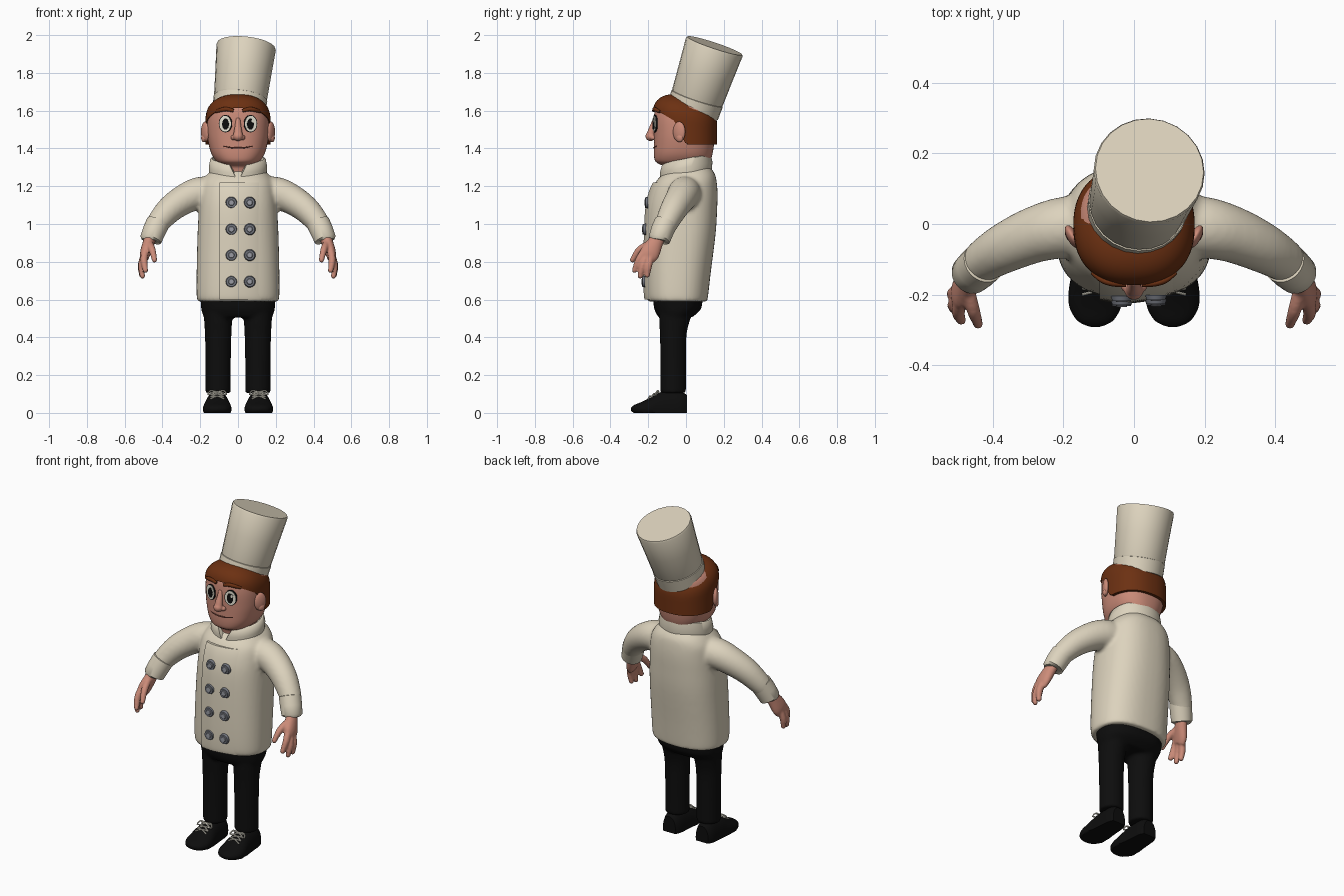
import bpy, bmesh, math
from mathutils import Vector, Matrix

if "Cube" in bpy.data.objects:
    bpy.data.objects.remove(bpy.data.objects["Cube"])

def mat(name, r, g, b):
    m = bpy.data.materials.new(name)
    m.diffuse_color = (r, g, b, 1)
    m.use_nodes = True
    m.node_tree.nodes["Principled BSDF"].inputs["Base Color"].default_value = m.diffuse_color
    return m

CREAM = mat("cream cloth", 0.72, 0.65, 0.51)
SKIN = mat("skin", 0.60, 0.26, 0.19)
HAIR = mat("brown hair", 0.15, 0.03, 0.006)
BLACK = mat("black", 0.004, 0.004, 0.004)
WHITE = mat("eye white", 0.85, 0.82, 0.70)
GREY = mat("button rim grey", 0.17, 0.18, 0.21)
LIGHT = mat("button face grey", 0.32, 0.33, 0.37)
LIP = mat("mouth line", 0.16, 0.05, 0.035)

def make(name, bm, material, voxel=0, smooth=4, mirror=False, angle=40):
    bmesh.ops.recalc_face_normals(bm, faces=bm.faces[:])
    me = bpy.data.meshes.new(name)
    bm.to_mesh(me)
    bm.free()
    ob = bpy.data.objects.new(name, me)
    bpy.context.collection.objects.link(ob)
    me.materials.append(material)
    bpy.ops.object.select_all(action='DESELECT')
    ob.select_set(True)
    bpy.context.view_layer.objects.active = ob
    bpy.ops.object.shade_smooth_by_angle(angle=math.radians(angle))
    if voxel:
        r = ob.modifiers.new("Fuse", 'REMESH')
        r.mode, r.voxel_size, r.use_smooth_shade = 'VOXEL', voxel, True
        s = ob.modifiers.new("Soften", 'SMOOTH')
        s.iterations = smooth
    if mirror:
        ob.modifiers.new("Mirror", 'MIRROR').use_mirror_merge = False
    return ob

def resample(p, k):
    # Catmull-Rom through the section values
    out = []
    for i in range(len(p) - 1):
        q = [p[max(i - 1, 0)], p[i], p[i + 1], p[min(i + 2, len(p) - 1)]]
        for j in range(k):
            t = j / k
            out.append(tuple(0.5 * (2*b + (c - a)*t + (2*a - 5*b + 4*c - d)*t*t + (3*b - a - 3*c + d)*t**3)
                             for a, b, c, d in zip(*q)))
    return out + [tuple(p[-1])]

def sup(t, e):
    c, s = math.cos(t), math.sin(t)
    return math.copysign(abs(c) ** (2 / e), c), math.copysign(abs(s) ** (2 / e), s)

def skin_rings(bm, rings, cap=True):
    n = len(rings[0])
    for a, b in zip(rings, rings[1:]):
        for i in range(n):
            bm.faces.new((a[i], a[(i + 1) % n], b[(i + 1) % n], b[i]))
    if cap:
        bm.faces.new(rings[0])
        bm.faces.new(rings[-1])

def tube(bm, pts, axes=None, ref=(1, 0, 0), n=24, e=2, k=4, floor=None):
    # sections (x, y, z, ra, rb) swept along their centres
    p = resample(pts, k) if k > 1 else pts
    rings = []
    for i, q in enumerate(p):
        if axes:
            a, b = Vector(axes[0]), Vector(axes[1])
        else:
            t = (Vector(p[min(i + 1, len(p) - 1)][:3]) - Vector(p[max(i - 1, 0)][:3])).normalized()
            a = Vector(ref) - t * t.dot(Vector(ref))
            a.normalize()
            b = t.cross(a)
        ring = []
        for j in range(n):
            u, v = sup(2 * math.pi * j / n, e)
            co = Vector(q[:3]) + a * u * max(q[3], 0.001) + b * v * max(q[4], 0.001)
            if floor is not None:
                co.z = max(co.z, floor)
            ring.append(bm.verts.new(co))
        rings.append(ring)
    skin_rings(bm, rings)

def ball(bm, c, r, yaw=0):
    bmesh.ops.create_uvsphere(bm, u_segments=24, v_segments=14, radius=1,
        matrix=Matrix.Translation(c) @ Matrix.Rotation(yaw, 4, 'Z') @ Matrix.Diagonal((*r, 1)))

def disc(bm, c, rx, rz, depth, yaw=0, top=1):
    bmesh.ops.create_cone(bm, cap_ends=True, segments=32, radius1=1, radius2=top, depth=depth,
        matrix=Matrix.Translation(c) @ Matrix.Rotation(yaw, 4, 'Z') @ Matrix.Rotation(math.pi / 2, 4, 'X')
        @ Matrix.Diagonal((rx, rz, 1, 1)))

FLAT = ((1, 0, 0), (0, 1, 0))
def levels(rows):  # (z, half width, front y, back y) to sections
    return [(0, (f + b) / 2, z, rx, (b - f) / 2) for z, rx, f, b in rows]

# jacket: torso and sleeves fused together
TORSO = levels([(.59, .213, -.20, .112), (.62, .219, -.21, .117), (.75, .219, -.213, .132), (.95, .214, -.21, .157),
    (1.08, .207, -.203, .165), (1.16, .20, -.187, .167), (1.22, .19, -.162, .163), (1.26, .165, -.128, .155),
    (1.285, .14, -.10, .14), (1.31, .11, -.06, .12)])
bm = bmesh.new()
tube(bm, TORSO, FLAT, n=48, e=2.4)
for s in (1, -1):
    tube(bm, [(s*x, y, z, r, r) for x, y, z, r in [(.10, .0, 1.165, .085), (.2, -.01, 1.163, .087), (.28, -.03, 1.133, .08),
        (.36, -.065, 1.078, .072), (.42, -.10, 1.01, .062), (.445, -.122, .965, .055)]], ref=(0, 1, 0))
make("jacket", bm, CREAM, voxel=.011, smooth=5)

# overlapping front flap following the torso surface
dense = resample(TORSO, 8)
def front_y(x, z):
    q = min(dense, key=lambda d: abs(d[2] - z))
    return q[1] - q[4] * (1 - min(1, abs(x / q[3])) ** 2.4) ** (1 / 2.4)
bm = bmesh.new()
xs = [-.098] + [-.098 + .25 * i / 16 for i in range(17)]
zs = [q[2] for q in dense if .598 < q[2] < 1.225]
grid = []
for j, z in enumerate(zs + [zs[-1]]):
    row = []
    for i, x in enumerate(xs):
        off = .013 - .018 * max(0, i - 6) / 11
        if i == 0 or j == len(zs):
            off = -.012
        row.append(bm.verts.new((x, front_y(x, z) - off, z)))
    grid.append(row)
for a, b in zip(grid, grid[1:]):
    for i in range(len(xs) - 1):
        bm.faces.new((a[i], a[i + 1], b[i + 1], b[i]))
make("jacket_flap", bm, CREAM)

# buttons in two columns
rim, face = bmesh.new(), bmesh.new()
for x in (-.035, .062):
    for z in (1.113, .972, .835, .695):
        y = front_y(x, z) - .014
        disc(rim, (x, y, z), .031, .031, .014, top=.85)
        disc(face, (x, y - .007, z), .019, .019, .006, top=.7)
make("button_rims", rim, GREY, angle=25)
make("button_faces", face, LIGHT, angle=25)

# standing collar, higher at the back, open at the throat
bm = bmesh.new()
rings = []
for i in range(49):
    u = -1 + 2 * i / 48
    ring = []
    for rx, ry, z0, span in ((.152, .137, 1.262, 177), (.155, .14, 1.30, 171), (.147, .132, 1.343, 161),
                             (.137, .122, 1.347, 160), (.13, .115, 1.30, 171), (.13, .115, 1.262, 177)):
        a = math.radians(90 + u * span)
        y = ry * math.sin(a)
        ring.append(bm.verts.new((rx * math.cos(a), y, z0 + .2 * y)))
    rings.append(ring)
skin_rings(bm, rings)
make("collar", bm, CREAM, angle=60)

# cuffs
bm = bmesh.new()
tube(bm, [(.422, -.105, 1.012, .05, .05), (.424, -.107, 1.007, .062, .062), (.445, -.127, .96, .061, .061),
          (.462, -.142, .918, .058, .058), (.463, -.143, .912, .048, .048)], ref=(0, 1, 0), n=32, k=1)
make("cuffs", bm, CREAM, mirror=True)

# hands: palm, three fingers and a thumb
bm = bmesh.new()
tube(bm, [(.460, -.14, .94, .03, .034), (.473, -.163, .90, .031, .042), (.49, -.19, .85, .028, .052),
          (.497, -.207, .82, .022, .046)])
for path in ([(.49, -.218, .86), (.498, -.25, .81), (.49, -.272, .755)], [(.495, -.205, .84), (.51, -.23, .78), (.506, -.242, .725)],
             [(.495, -.185, .84), (.512, -.198, .78), (.51, -.205, .73)], [(.472, -.18, .90), (.455, -.245, .865), (.442, -.283, .81)]):
    tube(bm, [(*p, r, r) for p, r in zip(path, (.02, .019, .014))], n=12)
    ball(bm, path[-1], (.0145, .0145, .0145))
make("hands", bm, SKIN, voxel=.006, smooth=3, mirror=True)

# trousers: hips and legs fused
bm = bmesh.new()
tube(bm, levels([(.63, .2, -.175, .09), (.56, .196, -.17, .083), (.53, .19, -.16, .062), (.505, .18, -.145, .03)]), FLAT, n=40, e=2.3)
for s in (1, -1):
    tube(bm, [(s*.105, y, z, r, ry) for z, y, r, ry in [(.105, -.068, .067, .068), (.25, -.068, .067, .068), (.4, -.068, .07, .07),
        (.48, -.062, .074, .08), (.56, -.05, .08, .095)]], FLAT)
make("trousers", bm, BLACK, voxel=.01, smooth=4)

# shoes
SHOE = [(.004, .042, .095), (-.03, .056, .115), (-.09, .062, .117), (-.14, .067, .108), (-.19, .075, .08),
        (-.235, .073, .058), (-.27, .054, .044), (-.285, .032, .034), (-.292, .01, .026)]
bm = bmesh.new()
tube(bm, [(.11, y, .02, w, h - .02) for y, w, h in SHOE], ((1, 0, 0), (0, 0, 1)), n=28, e=2.2, floor=0)
make("shoes", bm, BLACK, mirror=True, angle=50)

# laces: crossed strands and a bow
bm = bmesh.new()
for y, z in ((-.142, .109), (-.162, .099), (-.182, .088)):
    for s in (1, -1):
        tube(bm, [(.11 - s*.036, y, z - .003, .004, .004), (.11, y - .009, z + .001, .004, .004),
                  (.11 + s*.036, y - .018, z - .014, .004, .004)], ref=(0, 0, 1), n=8)
for s in (1, -1):
    tube(bm, [(.11, -.145, .111, .004, .004), (.11 + s*.035, -.15, .117, .004, .004), (.11 + s*.048, -.165, .098, .004, .004),
              (.11 + s*.02, -.16, .102, .004, .004)], ref=(0, .3, 1), n=8)
make("shoe_laces", bm, WHITE, mirror=True)

# head and neck
bm = bmesh.new()
tube(bm, levels([(1.2, .095, -.11, .115), (1.295, .095, -.112, .12), (1.318, .10, -.145, .125), (1.335, .118, -.164, .13),
    (1.37, .14, -.17, .14), (1.42, .155, -.17, .148), (1.48, .164, -.17, .152), (1.56, .164, -.17, .15),
    (1.62, .15, -.158, .14), (1.66, .11, -.11, .10)]), FLAT, n=48, e=2.4)
make("head", bm, SKIN, angle=60)

# hair cap with a hairline rising over the forehead
def hairline(y):
    if y < -.06:
        return 1.545 + (-.06 - y) * .6
    return 1.42 + .125 * min(1, max(0, -y / .06))
bm = bmesh.new()
rings = []
for v in range(-1, 14):
    ring = []
    for i in range(80):
        u, w = sup(2 * math.pi * i / 80, 2.3)
        y = .17 * w - .005
        z0 = hairline(y) + .2 * y
        zd = z0 + (1.68 - z0) * math.sin(max(v, 0) / 13.3 * math.pi / 2)
        f = (1 - max(0, (zd - 1.55) / .13) ** 2.3) ** (1 / 2.3)
        r = f * (.88 if v < 0 else 1)
        ring.append(bm.verts.new((.172 * u * r, -.005 + .17 * w * r, zd - .2 * y * f)))
    rings.append(ring)
skin_rings(bm, rings)
make("hair", bm, HAIR, angle=50)

# ears, nose
bm = bmesh.new()
for s in (1, -1):
    ball(bm, (s*.174, -.036, 1.488), (.016, .036, .054), -s*.5)
    ball(bm, (s*.181, -.034, 1.455), (.012, .02, .022), -s*.5)
make("ears", bm, SKIN)
bm = bmesh.new()
tube(bm, [(0, -.162, 1.56, .012, .012), (0, -.172, 1.525, .016, .016), (0, -.183, 1.49, .022, .02), (0, -.188, 1.465, .026, .024)], n=20)
ball(bm, (0, -.188, 1.464), (.027, .027, .025))
for s in (1, -1):
    ball(bm, (s*.024, -.174, 1.457), (.015, .017, .014))
make("nose", bm, SKIN, voxel=.004, smooth=4)

# eyes: stacked thin plates
outline, white, pupil = bmesh.new(), bmesh.new(), bmesh.new()
for s in (1, -1):
    yaw = s * .25
    nrm = Vector((math.sin(yaw), -math.cos(yaw), 0))
    c = Vector((s*.066, -.163, 1.531))
    disc(outline, c, .036, .046, .009, yaw)
    disc(white, c + nrm*.003, .032, .042, .009, yaw)
    disc(pupil, c + nrm*.005 + Vector((-s*.002, 0, -.002)), .018, .030, .009, yaw)
    disc(white, c + nrm*.007 + Vector((.010, 0, .014)), .007, .009, .007, yaw)
make("eye_outlines", outline, BLACK)
make("eye_whites", white, WHITE)
make("pupils", pupil, BLACK)

# eyebrows and mouth
bm = bmesh.new()
tube(bm, [(.118, -.138, 1.594, .006, .007), (.09, -.158, 1.604, .009, .011), (.06, -.168, 1.608, .009, .011),
          (.024, -.172, 1.600, .007, .009)], ref=(0, 1, 0), n=12)
make("eyebrows", bm, HAIR, mirror=True)
bm = bmesh.new()
tube(bm, [(x, y, z, .004, .004) for x, y, z in ((-.075, -.155, 1.412), (-.04, -.166, 1.405), (0, -.17, 1.403),
         (.04, -.166, 1.405), (.075, -.155, 1.412))], ref=(0, 1, 0), n=8)
make("mouth", bm, LIP)

# tall hat leaning back and to one side
base, top = Vector((.005, .036, 1.595)), Vector((.044, .152, 1.944))
bm = bmesh.new()
hat = []
for t, r in ((0, .14), (.2, .143), (.205, .139), (.22, .141), (.6, .149), (.975, .158), (1, .154), (1, .146), (.985, .144)):
    hat.append((*base.lerp(top, t), r, r))
tube(bm, hat, n=24, k=1)
bpy.context.view_layer.update()
make("tall_hat", bm, CREAM, angle=35)
